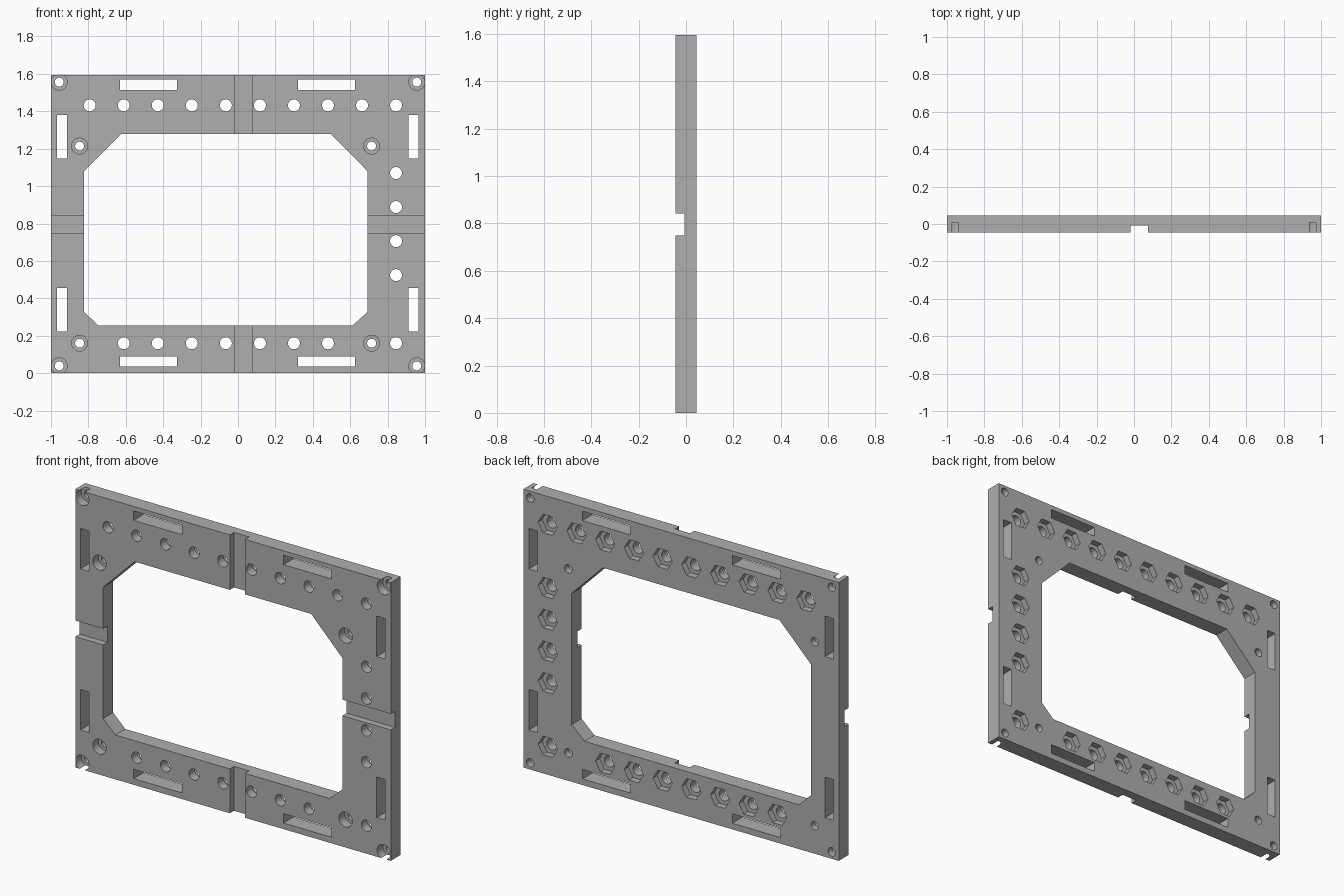
import bpy, bmesh
from math import cos, sin, pi, radians

W, H, T = 1.0, 1.595, 0.045      # half width, height, half thickness
PITCH = 0.182                    # bolt hole spacing
FRONT, BACK = -0.2, 0.2          # cutter overshoot on either side

if "Cube" in bpy.data.objects:
    bpy.data.objects.remove(bpy.data.objects["Cube"])

grey = bpy.data.materials.new("plain grey")
grey.use_nodes = True
colour = (0.43, 0.43, 0.43, 1)
grey.diffuse_color = colour
grey.node_tree.nodes["Principled BSDF"].inputs["Base Color"].default_value = colour


def rect(x0, x1, z0, z1):
    return [(x0, z0), (x1, z0), (x1, z1), (x0, z1)]


def ring(x, z, r, n):
    return [(x + r * cos(2 * pi * i / n), z + r * sin(2 * pi * i / n)) for i in range(n)]


def prisms(name, outlines, y0, y1):
    """Extrude each x-z outline from y0 to y1 into one object."""
    bm = bmesh.new()
    for pts in outlines:
        face = bm.faces.new([bm.verts.new((x, y0, z)) for x, z in pts])
        out = bmesh.ops.extrude_face_region(bm, geom=[face])["geom"]
        verts = [v for v in out if isinstance(v, bmesh.types.BMVert)]
        bmesh.ops.translate(bm, verts=verts, vec=(0, y1 - y0, 0))
    bmesh.ops.recalc_face_normals(bm, faces=bm.faces)
    mesh = bpy.data.meshes.new(name)
    bm.to_mesh(mesh)
    bm.free()
    mesh.materials.append(grey)
    ob = bpy.data.objects.new(name, mesh)
    bpy.context.collection.objects.link(ob)
    return ob


def cut(name, outlines, y0, y1):
    cutter = prisms(name, outlines, y0, y1)
    cutter.hide_render = True
    bpy.context.view_layer.objects.active = frame
    mod = frame.modifiers.new(name, "BOOLEAN")
    mod.operation, mod.solver, mod.object = "DIFFERENCE", "EXACT", cutter
    bpy.ops.object.modifier_apply(modifier=mod.name)
    bpy.data.objects.remove(cutter)


frame = prisms("mounting_frame", [rect(-W, W, 0, H)], -T, T)

# Chamfered window
window = [(-0.746, 0.254), (0.612, 0.254), (0.693, 0.328), (0.693, 1.08),
          (0.495, 1.28), (-0.623, 1.28), (-0.823, 1.08), (-0.823, 0.328)]
cut("window_cutter", [window], FRONT, BACK)

# Strap slots along all four edges
slots = []
for x in (-0.63, 0.32):
    slots += [rect(x, x + 0.305, z, z + 0.054) for z in (0.035, 1.515)]
for x in (-0.967, 0.911):
    slots += [rect(x, x + 0.054, z, z + 0.232) for z in (0.224, 1.147)]
cut("slot_cutter", slots, FRONT, BACK)

# Cross grooves on the front
cut("upright_groove_cutter", [rect(-0.02, 0.075, -0.1, H + 0.1)], FRONT, -0.007)
cut("level_groove_cutter", [rect(-1.1, 1.1, 0.75, 0.842)], FRONT, -0.007)

# Bolt holes with hexagonal nut pockets on the back
row = [-0.793 + PITCH * i for i in range(10)]
bolts = [(x, 1.432) for x in row]
bolts += [(x, 0.16) for x in row[1:8] + row[9:]]
bolts += [(row[9], 0.524 + PITCH * i) for i in range(4)]
cut("bolt_hole_cutter", [ring(x, z, 0.032, 32) for x, z in bolts], FRONT, BACK)
cut("nut_pocket_cutter", [ring(x, z, 0.061, 6) for x, z in bolts], 0.008, BACK)

# Counterbored screw holes at the corners and around the window
screws = [(x, z) for x in (-0.956, 0.956) for z in (0.039, H - 0.039)]
screws += [(x, z) for x in (-0.847, 0.714) for z in (0.16, 1.214)]
cut("screw_hole_cutter", [ring(x, z, 0.024, 32) for x, z in screws], FRONT, BACK)
cut("counterbore_cutter", [ring(x, z, 0.0425, 40) for x, z in screws], FRONT, 0.007)

# Smooth bores, crisp edges
bpy.ops.object.select_all(action="DESELECT")
frame.select_set(True)
bpy.context.view_layer.objects.active = frame
bpy.ops.object.shade_smooth_by_angle(angle=radians(30))
